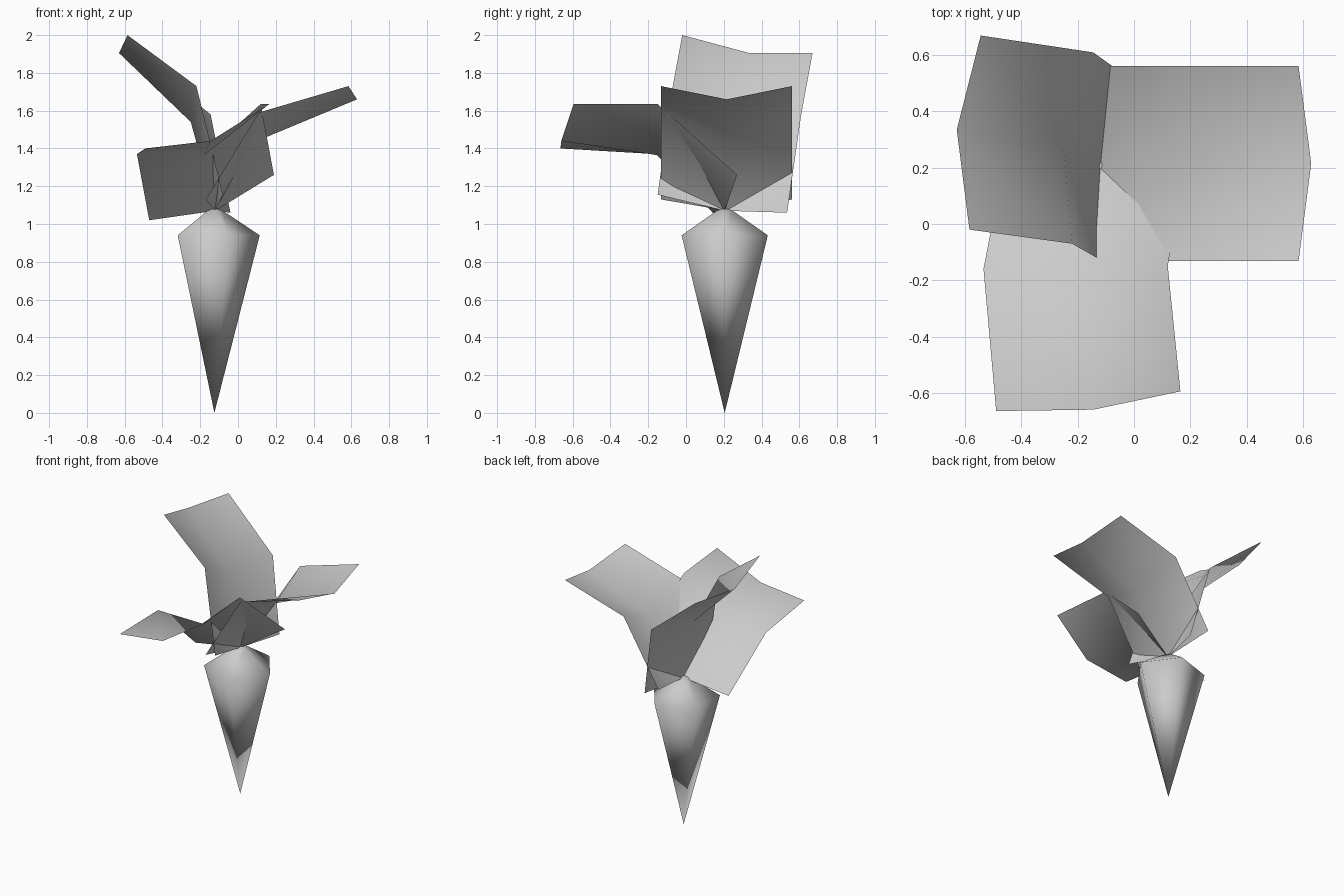
import bpy
import bmesh
from math import cos, sin, pi, radians

if "Cube" in bpy.data.objects:
    bpy.data.objects.remove(bpy.data.objects["Cube"], do_unlink=True)

CROWN = (-0.125, 0.205)   # axis of the root
SIDES = 5

grey = bpy.data.materials.new("plain_grey")
grey.use_nodes = True
colour = (0.6, 0.6, 0.6, 1)
grey.diffuse_color = colour
grey.node_tree.nodes["Principled BSDF"].inputs["Base Color"].default_value = colour


def finish(name, bm, smooth_angle):
    """Turn a bmesh into a smooth-shaded object."""
    mesh = bpy.data.meshes.new(name)
    bm.to_mesh(mesh)
    bm.free()
    mesh.materials.append(grey)
    obj = bpy.data.objects.new(name, mesh)
    bpy.context.collection.objects.link(obj)
    bpy.ops.object.select_all(action="DESELECT")
    obj.select_set(True)
    bpy.context.view_layer.objects.active = obj
    bpy.ops.object.shade_smooth_by_angle(angle=smooth_angle)
    return obj


def lathe(name, profile, low, high):
    """Five-sided solid from (radius, height) rings closed by two end points."""
    bm = bmesh.new()
    cx, cy = CROWN
    rings = []
    for r, z in profile:
        angles = [2 * pi * i / SIDES for i in range(SIDES)]
        rings.append([bm.verts.new((cx + r * cos(a), cy + r * sin(a), z)) for a in angles])
    bottom = bm.verts.new((cx, cy, low))
    top = bm.verts.new((cx, cy, high))
    for i in range(SIDES):
        j = (i + 1) % SIDES
        bm.faces.new((bottom, rings[0][j], rings[0][i]))
        bm.faces.new((top, rings[-1][i], rings[-1][j]))
        for a, b in zip(rings, rings[1:]):
            bm.faces.new((a[i], a[j], b[j], b[i]))
    return finish(name, bm, pi)


def leaf(name, rows):
    """Folded leaf; each row is side, midrib, side, from base to tip."""
    bm = bmesh.new()
    grid = [[bm.verts.new(p) for p in row] for row in rows]
    for a, b in zip(grid, grid[1:]):
        for k in range(2):
            bm.faces.new((a[k], a[k + 1], b[k + 1], b[k]))
    bmesh.ops.recalc_face_normals(bm, faces=bm.faces)
    if sum(f.normal.z for f in bm.faces) < 0:
        bmesh.ops.reverse_faces(bm, faces=bm.faces)
    return finish(name, bm, radians(45))


# Tapered root with a shallow shoulder
lathe("root", [(0.24, 0.94), (0.045, 1.07)], 0.0, 1.085)

BASE = (-0.12, 0.205, 1.07)

# Symmetric leaf leaning to the left side
half = 0.347
mid_y = CROWN[1] + 0.01


def even_row(edge, mid):
    return [(edge[0], mid_y - half, edge[1]), (mid[0], mid_y, mid[1]),
            (edge[0], mid_y + half, edge[1])]


leaf("left_leaf", [
    even_row((-0.17, 1.13), (-0.12, 1.07)),
    even_row((0.11, 1.59), (0.15, 1.46)),
    even_row((0.585, 1.73), (0.63, 1.66)),
])

# Tall leaf on the right side
leaf("right_leaf", [
    [(-0.08, -0.15, 1.155), BASE, (-0.04, 0.535, 1.06)],
    [(-0.22, -0.07, 1.73), (-0.25, 0.27, 1.54), (-0.145, 0.61, 1.58)],
    [(-0.585, -0.02, 2.0), (-0.63, 0.335, 1.905), (-0.545, 0.67, 1.905)],
])

# Low leaf reaching forward
leaf("front_leaf", [
    [(-0.47, 0.18, 1.02), BASE, (0.19, 0.27, 1.26)],
    [(-0.535, -0.16, 1.37), (-0.18, -0.155, 1.365), (0.12, -0.15, 1.635)],
    [(-0.49, -0.665, 1.40), (-0.145, -0.66, 1.44), (0.165, -0.595, 1.635)],
])
